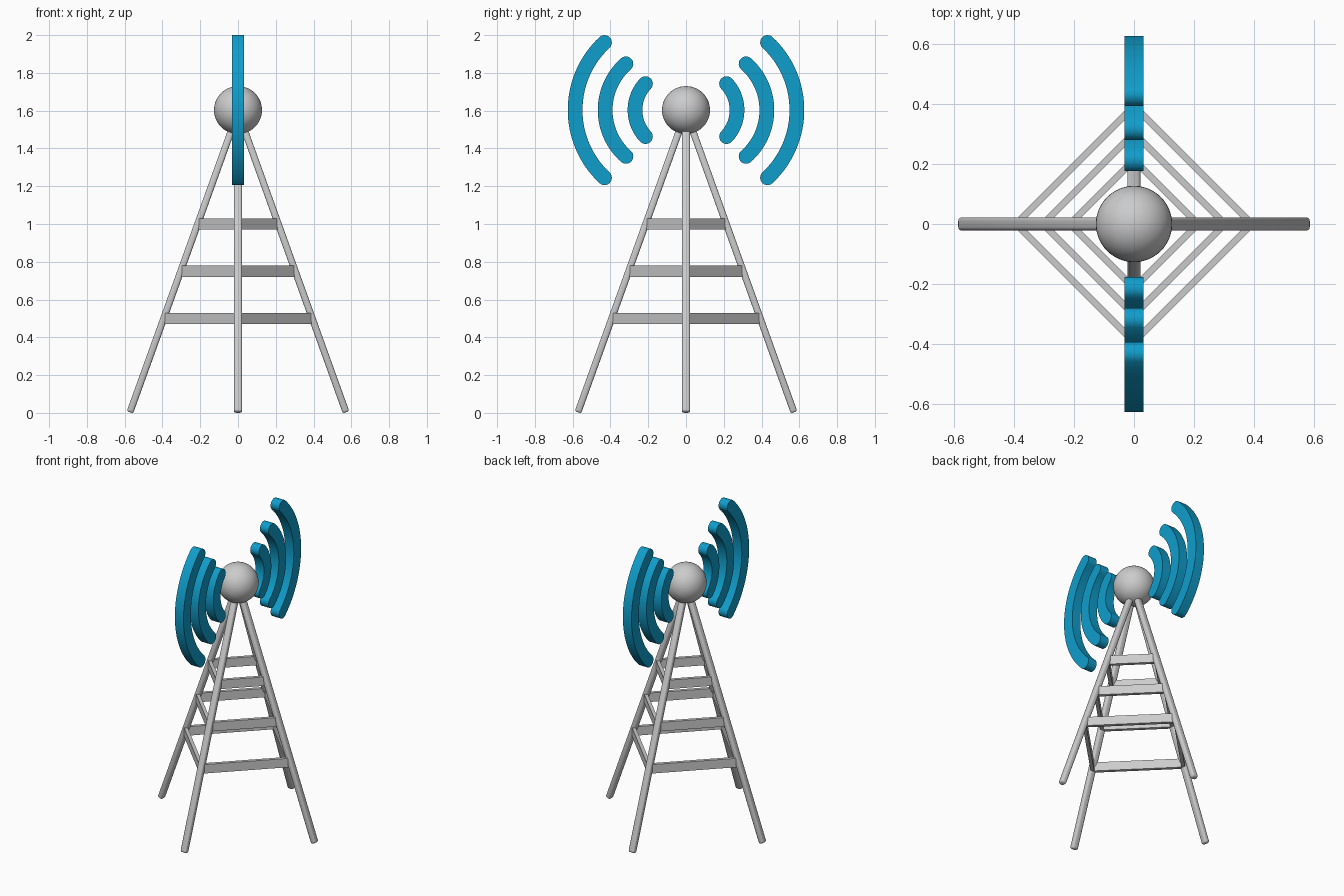
import bpy, bmesh
from math import atan2, cos, sin, pi, radians
from mathutils import Vector, Matrix

if "Cube" in bpy.data.objects:
    bpy.data.objects.remove(bpy.data.objects["Cube"])

HUB = 1.603
blue = bpy.data.materials.new("signal_blue")
blue.diffuse_color = (0.005, 0.34, 0.6, 1)
blue.use_nodes = True
blue.node_tree.nodes["Principled BSDF"].inputs["Base Color"].default_value = blue.diffuse_color


def add_object(name, bm, mat=None):
    bmesh.ops.recalc_face_normals(bm, faces=bm.faces[:])
    mesh = bpy.data.meshes.new(name)
    bm.to_mesh(mesh)
    bm.free()
    ob = bpy.data.objects.new(name, mesh)
    bpy.context.collection.objects.link(ob)
    if mat:
        mesh.materials.append(mat)
    bpy.ops.object.select_all(action='DESELECT')
    ob.select_set(True)
    bpy.context.view_layer.objects.active = ob
    bpy.ops.object.shade_smooth_by_angle(angle=radians(35))
    return ob


def beam(name, a, b, side, width, depth, bevel=0.0):
    """Box from a to b; width runs along side, depth across it."""
    a, b, side = Vector(a), Vector(b), Vector(side).normalized()
    axis = (b - a).normalized()
    across = axis.cross(side)
    rot = Matrix((side, across, axis)).transposed().to_4x4()
    bm = bmesh.new()
    bmesh.ops.create_cube(bm, size=1)
    bmesh.ops.scale(bm, vec=(width, depth, (b - a).length), verts=bm.verts)
    if bevel:
        bmesh.ops.bevel(bm, geom=bm.edges[:], offset=bevel, segments=3,
                        profile=0.5, affect='EDGES')
    bm.transform(Matrix.Translation((a + b) / 2) @ rot)
    return add_object(name, bm)


def wave(name, sign, centre, radius, half_height, half_width=0.039, half_thick=0.032):
    """Flat circular arc with round ends, extruded along x."""
    end = atan2(half_height, (radius ** 2 - half_height ** 2) ** 0.5)
    n, caps = 32, 12
    pts = []
    for i in range(n + 1):
        t = -end + 2 * end * i / n
        pts.append(((radius + half_width) * cos(t), (radius + half_width) * sin(t)))
    for i in range(1, caps):
        t = end + pi * i / caps
        pts.append((radius * cos(end) + half_width * cos(t),
                    radius * sin(end) + half_width * sin(t)))
    for i in range(n + 1):
        t = end - 2 * end * i / n
        pts.append(((radius - half_width) * cos(t), (radius - half_width) * sin(t)))
    for i in range(1, caps):
        t = -end + pi + pi * i / caps
        pts.append((radius * cos(end) + half_width * cos(t),
                    -radius * sin(end) + half_width * sin(t)))
    bm = bmesh.new()
    face = bm.faces.new([bm.verts.new((-half_thick, sign * (centre + y), HUB + z))
                         for y, z in pts])
    ext = bmesh.ops.extrude_face_region(bm, geom=[face], use_keep_orig=True)
    bmesh.ops.translate(bm, vec=(2 * half_thick, 0, 0),
                        verts=[v for v in ext["geom"] if isinstance(v, bmesh.types.BMVert)])
    return add_object(name, bm, blue)


# Transmitter ball
bm = bmesh.new()
bmesh.ops.create_uvsphere(bm, u_segments=48, v_segments=24, radius=0.127)
bm.transform(Matrix.Translation((0, 0, HUB)))
add_object("transmitter_ball", bm)

# Four leaning legs and three tiers of cross braces
dirs = [Vector((1, 0, 0)), Vector((0, 1, 0)), Vector((-1, 0, 0)), Vector((0, -1, 0))]
up = Vector((0, 0, 1))
for i, d in enumerate(dirs):
    nxt = dirs[(i + 1) % 4]
    beam(f"leg_{i + 1}", d * 0.572 + up * 0.003, d * 0.028 + up * 1.515,
         nxt, 0.044, 0.036, 0.012)
    for j, z in enumerate((0.5, 0.75, 1.0)):
        r = 0.573 - 0.36 * z
        beam(f"brace_{i + 1}_{j + 1}", d * r + up * z, nxt * r + up * z,
             up, 0.06, 0.022)

# Signal waves on both sides
for sign, label in ((1, "back"), (-1, "front")):
    for j, (c, r, h) in enumerate(((0.065, 0.205, 0.14),
                                   (0.10, 0.328, 0.245),
                                   (0.097, 0.490, 0.358))):
        wave(f"{label}_signal_wave_{j + 1}", sign, c, r, h)
